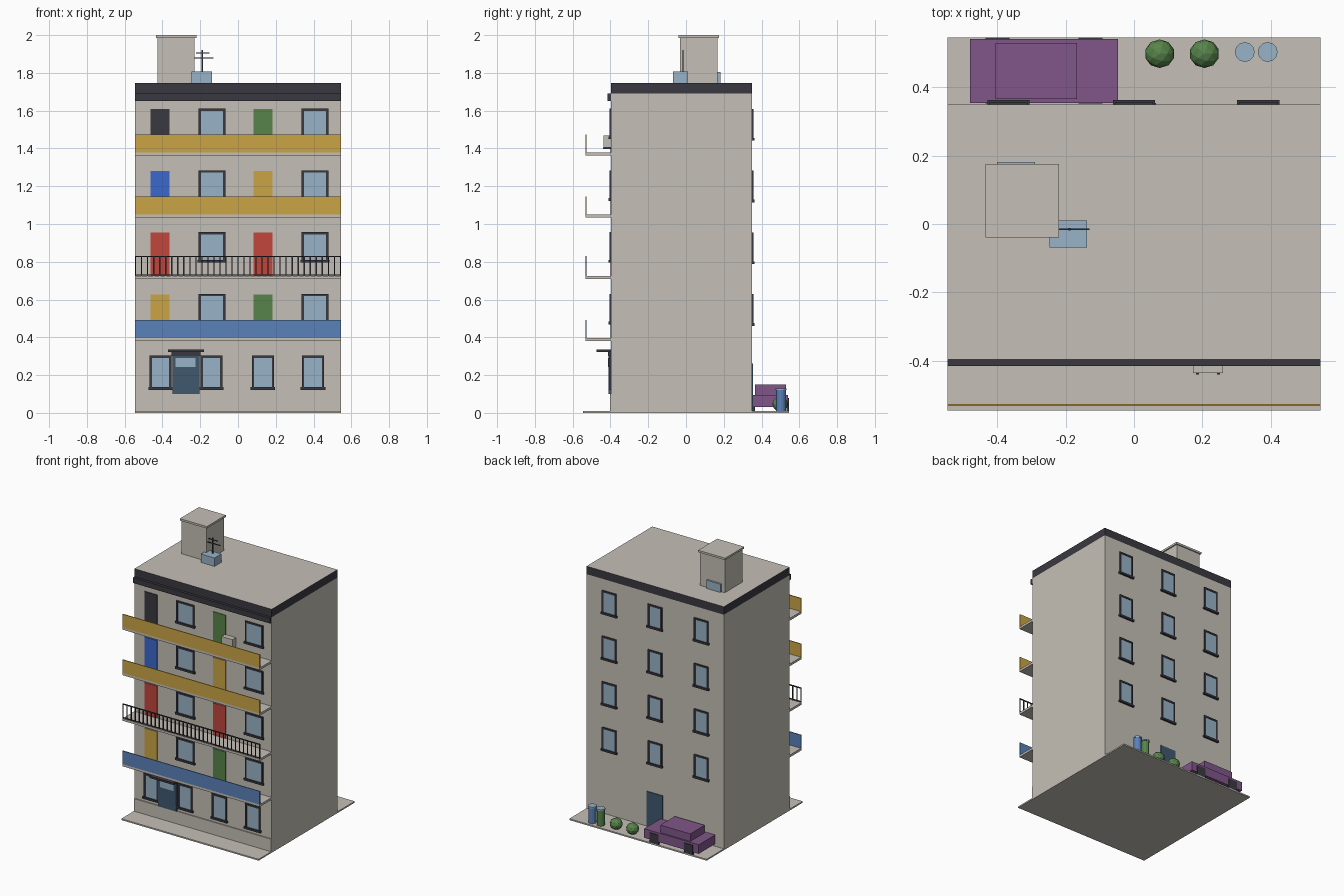
import bpy, bmesh, math

if "Cube" in bpy.data.objects:
    bpy.data.objects.remove(bpy.data.objects["Cube"])


def material(name, hexcode):
    rgb = [int(hexcode[i:i + 2], 16) / 255 for i in (0, 2, 4)]
    m = bpy.data.materials.new(name)
    m.diffuse_color = [((c + 0.055) / 1.055) ** 2.4 for c in rgb] + [1]
    m.use_nodes = True
    m.node_tree.nodes["Principled BSDF"].inputs["Base Color"].default_value = m.diffuse_color
    return m


BEIGE = material("beige_render", "c5c0b7")
DARK = material("dark_trim", "3a3941")
GLASS = material("pale_blue", "98b2c6")
YELLOW = material("yellow", "cba445")
BLUE = material("panel_blue", "5a81b8")
ROYAL = material("royal_blue", "3c68cc")
RED = material("red", "c1463b")
GREEN = material("green", "57844a")
PURPLE = material("purple", "80568a")
SLATE = material("slate_blue", "40586f")


def finish(name, bm, *mats):
    me = bpy.data.meshes.new(name)
    bm.to_mesh(me)
    bm.free()
    for m in mats:
        me.materials.append(m)
    ob = bpy.data.objects.new(name, me)
    bpy.context.collection.objects.link(ob)
    return ob


def add_box(bm, x0, x1, y0, y1, z0, z1):
    for v in bmesh.ops.create_cube(bm, size=1)["verts"]:
        v.co.x = x1 if v.co.x > 0 else x0
        v.co.y = y1 if v.co.y > 0 else y0
        v.co.z = z1 if v.co.z > 0 else z0


def box(name, mat, *dims):
    bm = bmesh.new()
    add_box(bm, *dims)
    return finish(name, bm, mat)


W, FRONT, BACK, EAVE, ROOF = 0.545, -0.396, 0.349, 1.69, 1.747
FLOORS = [0.381 + 0.327 * i for i in range(4)]

# Ground, walls, plinth
box("ground", BEIGE, -W, W, -0.545, 0.545, 0, 0.01)
box("walls", BEIGE, -W, W, FRONT, BACK, 0.01, EAVE)
box("plinth", BEIGE, -W, W, FRONT - 0.007, FRONT, 0.01, 0.1)

# Roof band: dark sides, pale top
roof = box("roof_band", DARK, -W, W, FRONT, BACK, EAVE, ROOF)
roof.data.materials.append(BEIGE)
for p in roof.data.polygons:
    p.material_index = 1 if p.normal.z > 0.5 else 0
box("cornice", DARK, -W, W, -0.415, FRONT, 1.652, EAVE)


def window(name, x0, x1, z0, z1, side):
    """Framed window on the front (side -1) or back (side 1) wall."""
    wall = FRONT if side < 0 else BACK

    def span(d):
        return sorted((wall, wall + side * d))
    t = 0.012
    bm = bmesh.new()
    add_box(bm, x0, x0 + t, *span(0.008), z0, z1)
    add_box(bm, x1 - t, x1, *span(0.008), z0, z1)
    add_box(bm, x0 + t, x1 - t, *span(0.008), z1 - t, z1)
    add_box(bm, x0 - 0.006, x1 + 0.006, *span(0.014), z0 - 0.002, z0 + 0.012)
    finish(name + "_frame", bm, DARK)
    box(name + "_glass", GLASS, x0 + t, x1 - t, *span(0.004), z0 + t, z1 - t)


# Ground floor windows
for x0, x1 in ((-0.468, -0.352), (-0.198, -0.082), (0.073, 0.191), (0.338, 0.456)):
    window("ground_window", x0, x1, 0.124, 0.303, -1)

# Upper floors: balcony slabs, doors, windows front and back
DOORS = [(YELLOW, GREEN), (RED, RED), (ROYAL, YELLOW), (DARK, GREEN)]
PANELS = [BLUE, None, YELLOW, YELLOW]
for z, doors, panel in zip(FLOORS, DOORS, PANELS):
    top = z + 0.016
    box("balcony_slab", BEIGE, -W, W, -0.532, FRONT, z, top)
    if panel:
        box("balcony_panel", panel, -W, W, -0.532, -0.526, top, z + 0.111)
    for x, mat in zip((-0.463, 0.082), doors):
        box("balcony_door", mat, x, x + 0.101, FRONT - 0.005, FRONT, top, z + 0.246)
    for x in (-0.209, 0.337):
        window("front_window", x, x + 0.142, z + 0.09, z + 0.249, -1)
    for x in (-0.367, 0, 0.363):
        window("back_window", x - 0.056, x + 0.056, z + 0.082, z + 0.248, 1)

# Open railing on the second balcony
rail = bmesh.new()
zr = FLOORS[1] + 0.016
add_box(rail, -W, W, -0.532, -0.526, zr + 0.1, zr + 0.107)
add_box(rail, -W, W, -0.532, -0.526, zr + 0.003, zr + 0.009)
for i in range(35):
    x = -W + 0.003 + i * (2 * W - 0.006) / 34
    add_box(rail, x - 0.003, x + 0.003, -0.532, -0.526, zr, zr + 0.105)
finish("balcony_railing", rail, DARK)

# Entrance
box("entrance_door", SLATE, -0.347, -0.204, FRONT - 0.014, FRONT, 0.1, 0.305)
box("entrance_pane", GLASS, -0.33, -0.224, FRONT - 0.017, FRONT - 0.012, 0.243, 0.29)
box("entrance_lintel", DARK, -0.352, -0.199, FRONT - 0.018, FRONT, 0.3, 0.322)
box("entrance_canopy", DARK, -0.371, -0.18, -0.475, FRONT, 0.322, 0.335)
box("back_door", SLATE, -0.062, 0.064, BACK, BACK + 0.005, 0.01, 0.262)

# Air conditioner on the top balcony
box("air_conditioner", BEIGE, 0.173, 0.26, -0.436, FRONT, 1.404, 1.468)
for x in (0.182, 0.243):
    box("conditioner_bracket", DARK, x, x + 0.008, -0.44, FRONT, 1.396, 1.404)

# Rooftop hut, vent and antenna
box("roof_hut", BEIGE, -0.426, -0.229, -0.032, 0.168, ROOF, 1.986)
box("hut_cap", BEIGE, -0.434, -0.22, -0.04, 0.176, 1.986, 2.0)
box("hut_door", GLASS, -0.4, -0.29, 0.168, 0.182, ROOF, 1.806)
box("roof_vent", GLASS, -0.247, -0.138, -0.069, 0.01, ROOF, 1.807)
ant = bmesh.new()
add_box(ant, -0.192, -0.185, -0.019, -0.012, 1.807, 1.92)
add_box(ant, -0.235, -0.13, -0.018, -0.013, 1.876, 1.881)
add_box(ant, -0.222, -0.15, -0.018, -0.013, 1.902, 1.907)
finish("antenna", ant, DARK)

# Parked car
box("car_body", PURPLE, -0.48, -0.047, 0.354, 0.541, 0.03, 0.095)
box("car_cabin", PURPLE, -0.405, -0.167, 0.366, 0.53, 0.095, 0.149)
for x in (-0.434, -0.162):
    for y in (0.352, 0.531):
        box("car_wheel", DARK, x, x + 0.07, y, y + 0.014, 0.01, 0.08)

# Shrubs
for x in (0.075, 0.206):
    bm = bmesh.new()
    bmesh.ops.create_icosphere(bm, subdivisions=2, radius=0.044)
    for v in bm.verts:
        v.co = (v.co.x + x, v.co.y * 0.95 + 0.498, v.co.z * 0.9 + 0.047)
    finish("shrub", bm, GREEN)

# Bins with pale lids
for x, mat in ((0.324, GREEN), (0.391, BLUE)):
    for name, m, r, z0, z1 in (("bin", mat, 0.026, 0.01, 0.12),
                               ("bin_lid", GLASS, 0.029, 0.12, 0.13)):
        bm = bmesh.new()
        bmesh.ops.create_cone(bm, cap_ends=True, segments=12, radius1=r,
                              radius2=r, depth=z1 - z0)
        bmesh.ops.translate(bm, verts=bm.verts, vec=(x, 0.503, (z0 + z1) / 2))
        finish(name, bm, m)
